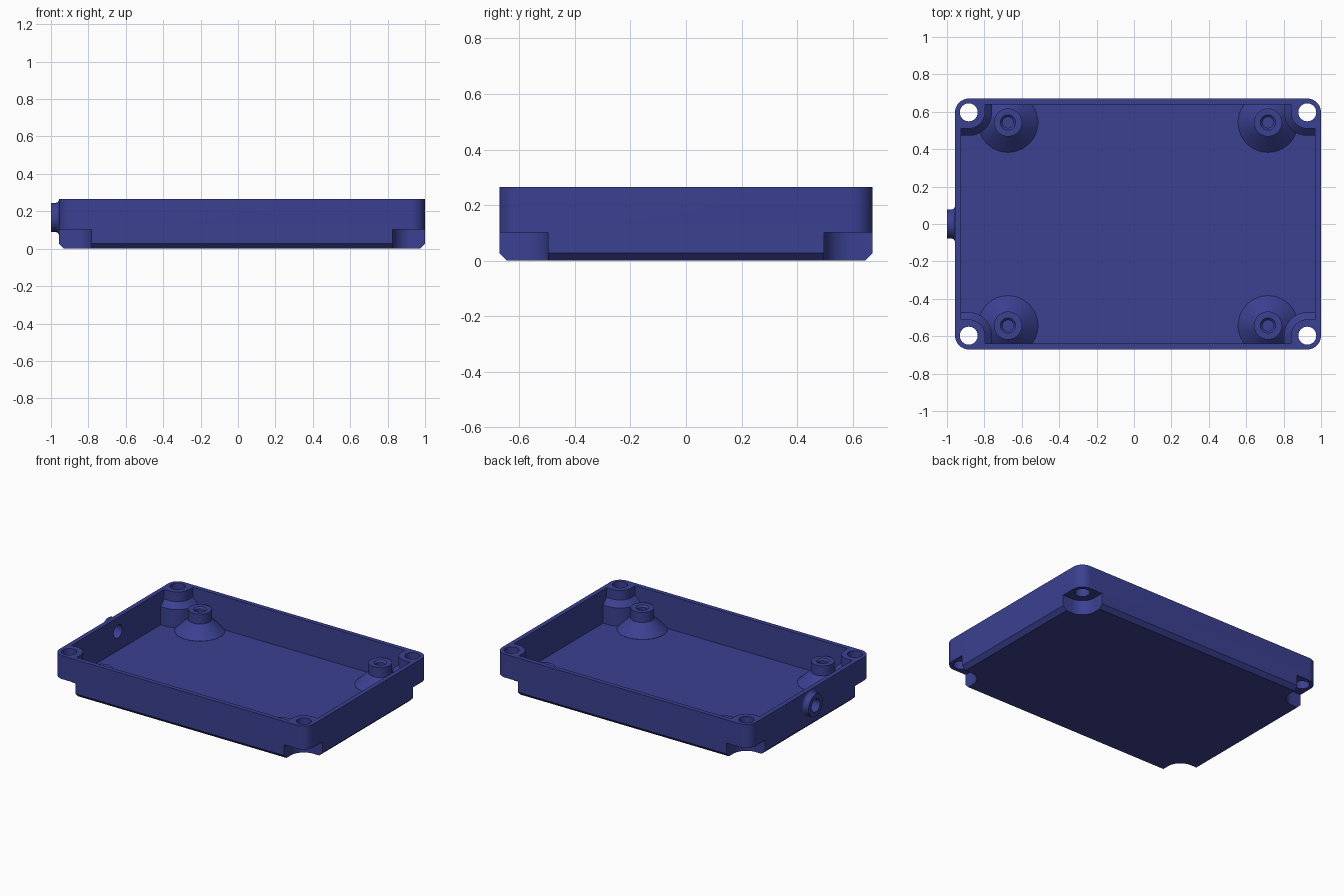
import bpy, bmesh, math
from mathutils import Vector

if "Cube" in bpy.data.objects:
    bpy.data.objects.remove(bpy.data.objects["Cube"])

CX = 0.0215                   # case centre in x, since the port sticks out on the left
HX, HY, TOP = 0.9785, 0.671, 0.265
WALL, FLOOR = 0.031, 0.033
SCREW = (0.905, 0.597)        # corner screw holes, measured from the case centre
STAND = (0.695, 0.543)        # board standoffs
PORT_Z = 0.167
CORNERS = [(sx, sy) for sx in (-1, 1) for sy in (-1, 1)]

blue = bpy.data.materials.new("dark blue plastic")
blue.diffuse_color = (0.043, 0.052, 0.285, 1)
blue.use_nodes = True
blue.node_tree.nodes["Principled BSDF"].inputs["Base Color"].default_value = blue.diffuse_color


def loft(name, rings):
    """Closed solid skinned through rings with equal point counts."""
    bm = bmesh.new()
    rows = [[bm.verts.new(p) for p in ring] for ring in rings]
    n = len(rows[0])
    for a, b in zip(rows, rows[1:]):
        for i in range(n):
            j = (i + 1) % n
            bm.faces.new((a[i], a[j], b[j], b[i]))
    bm.faces.new(rows[0])
    bm.faces.new(rows[-1])
    bmesh.ops.recalc_face_normals(bm, faces=bm.faces)
    mesh = bpy.data.meshes.new(name)
    bm.to_mesh(mesh)
    bm.free()
    mesh.materials.append(blue)
    ob = bpy.data.objects.new(name, mesh)
    bpy.context.collection.objects.link(ob)
    return ob


def rounded_rect(hx, hy, r, z, steps=12):
    pts = []
    for k, (sx, sy) in enumerate([(1, 1), (-1, 1), (-1, -1), (1, -1)]):
        for i in range(steps + 1):
            a = math.pi / 2 * (k + i / steps)
            pts.append((CX + sx * (hx - r) + r * math.cos(a),
                        sy * (hy - r) + r * math.sin(a), z))
    return pts


def corner_shape(sx, sy, r, z, reach=0.2, steps=14):
    """Quarter round facing the case centre, running straight out past both walls."""
    pts = [(r, -reach), (r, 0)]
    pts = [(reach, reach), (-r, reach)]
    pts += [(-r * math.cos(a), -r * math.sin(a))
            for a in (math.pi / 2 * i / steps for i in range(steps + 1))]
    pts += [(reach, -r)]
    return [(CX + sx * (SCREW[0] + x), sy * (SCREW[1] + y), z) for x, y in pts]


def turned(name, x, y, profile, n=40):
    """Round solid about a vertical axis from (radius, z) pairs."""
    return loft(name, [[(x + r * math.cos(2 * math.pi * i / n),
                         y + r * math.sin(2 * math.pi * i / n), z) for i in range(n)]
                       for r, z in profile])


def turned_x(name, profile, n=40):
    """Round solid about the port axis from (radius, x) pairs."""
    return loft(name, [[(x, r * math.cos(2 * math.pi * i / n),
                         PORT_Z + r * math.sin(2 * math.pi * i / n)) for i in range(n)]
                       for r, x in profile])


def combine(target, tool, operation):
    mod = target.modifiers.new("cut", 'BOOLEAN')
    mod.operation, mod.object, mod.solver = operation, tool, 'EXACT'
    bpy.context.view_layer.objects.active = target
    bpy.ops.object.modifier_apply(modifier=mod.name)
    bpy.data.objects.remove(tool)


# outer shell with a chamfered bottom edge
case = loft("case", [rounded_rect(HX - 0.027, HY - 0.027, 0.048, 0),
                     rounded_rect(HX, HY, 0.075, 0.027),
                     rounded_rect(HX, HY, 0.075, TOP)])

# cavity volume, with the posts and standoffs left standing
cavity = loft("cavity", [rounded_rect(HX - WALL, HY - WALL, 0.044, z) for z in (FLOOR, 0.32)])
for sx, sy in CORNERS:
    post = loft("post", [corner_shape(sx, sy, r, z) for r, z in
                         ((0.125, -0.02), (0.125, 0.16), (0.087, 0.198), (0.087, 0.35))])
    combine(cavity, post, 'DIFFERENCE')
    standoff = turned("standoff", CX + sx * STAND[0], sy * STAND[1],
                      [(0.16, 0.01), (0.16, FLOOR + 0.001), (0.075, 0.113), (0.075, 0.182)])
    combine(cavity, standoff, 'DIFFERENCE')
combine(case, cavity, 'DIFFERENCE')

# screw pockets under the corners, screw holes and standoff holes
for sx, sy in CORNERS:
    combine(case, loft("pocket", [corner_shape(sx, sy, 0.101, z) for z in (-0.1, 0.102)]),
            'DIFFERENCE')
    combine(case, turned("screw_hole", CX + sx * SCREW[0], sy * SCREW[1],
                         [(0.048, -0.1), (0.048, 0.4)]), 'DIFFERENCE')
    combine(case, turned("standoff_hole", CX + sx * STAND[0], sy * STAND[1],
                         [(0.029, 0.05), (0.029, 0.17), (0.041, 0.182), (0.041, 0.22)]),
            'DIFFERENCE')

# cable port on the left wall with a filleted root
fillet = [(0.098 - 0.02 * math.sin(a), -0.957 - 0.02 * (1 - math.cos(a)))
          for a in (math.pi / 2 * i / 6 for i in range(7))]
port = turned_x("port", [(0.098, -0.94)] + fillet + [(0.078, -1.0)])
combine(case, port, 'UNION')
combine(case, turned_x("port_hole", [(0.046, -1.1), (0.046, -0.88)]), 'DIFFERENCE')

bpy.ops.object.select_all(action='DESELECT')
case.select_set(True)
bpy.context.view_layer.objects.active = case
bpy.ops.object.shade_smooth_by_angle(angle=math.radians(25))
